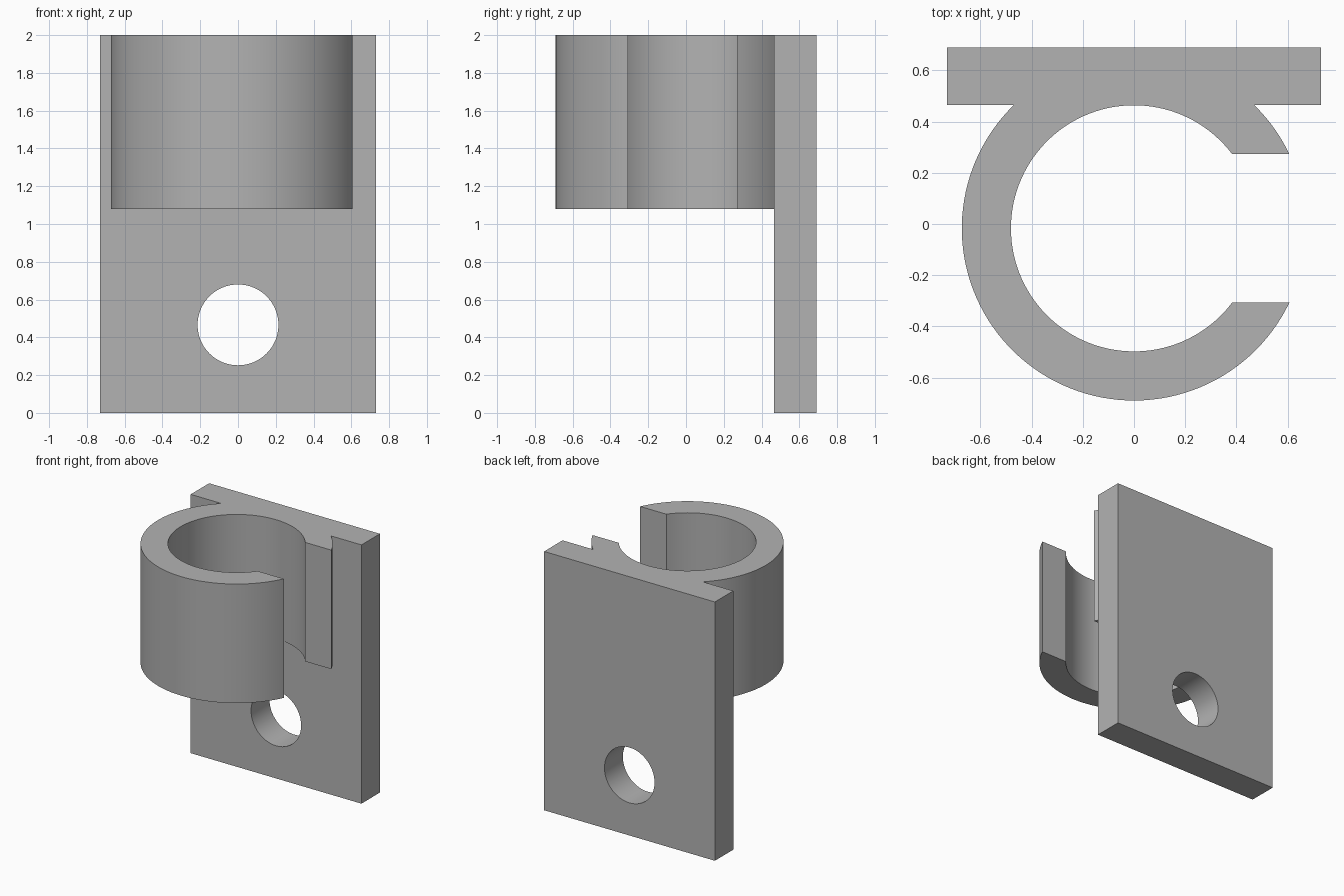
import bpy, bmesh
from math import asin, cos, sin, pi, radians

if "Cube" in bpy.data.objects:
    bpy.data.objects.remove(bpy.data.objects["Cube"], do_unlink=True)

GREY = (0.45, 0.45, 0.45, 1)
grey = bpy.data.materials.new("plain grey")
grey.use_nodes = True
grey.diffuse_color = GREY
grey.node_tree.nodes["Principled BSDF"].inputs["Base Color"].default_value = GREY

WIDTH, FRONT, BACK, HEIGHT = 1.46, 0.465, 0.69, 2.0
CENTRE_Y, INNER, OUTER = -0.017, 0.481, 0.673
SLOT, COLLAR_BOTTOM = 0.29, 1.08


def extrude(name, outline, bottom, top):
    """Solid from a plan outline raised between two heights."""
    bm = bmesh.new()
    face = bm.faces.new([bm.verts.new((x, y, bottom)) for x, y in outline])
    grown = bmesh.ops.extrude_face_region(bm, geom=[face])["geom"]
    moved = [v for v in grown if isinstance(v, bmesh.types.BMVert)]
    bmesh.ops.translate(bm, verts=moved, vec=(0, 0, top - bottom))
    bmesh.ops.recalc_face_normals(bm, faces=bm.faces)
    mesh = bpy.data.meshes.new(name)
    bm.to_mesh(mesh)
    bm.free()
    mesh.materials.append(grey)
    obj = bpy.data.objects.new(name, mesh)
    bpy.context.collection.objects.link(obj)
    return obj


def arc(radius, start, end, steps):
    angles = [start + (end - start) * i / steps for i in range(steps + 1)]
    return [(radius * cos(a), CENTRE_Y + radius * sin(a)) for a in angles]


def combine(target, tool, operation):
    """Apply a boolean and discard the tool."""
    mod = target.modifiers.new(operation, "BOOLEAN")
    mod.operation, mod.object, mod.solver = operation, tool, "EXACT"
    tool.hide_render = True
    bpy.context.view_layer.objects.active = target
    bpy.ops.object.modifier_apply(modifier=mod.name)
    bpy.data.objects.remove(tool, do_unlink=True)


# Mounting plate
half = WIDTH / 2
bracket = extrude("clip_bracket", [(-half, FRONT), (half, FRONT),
                                   (half, BACK), (-half, BACK)], 0, HEIGHT)

# Open collar: parallel slot on the +x side, rooted inside the plate
root = asin((FRONT - CENTRE_Y) / OUTER)
lip_out, lip_in = asin(SLOT / OUTER), asin(SLOT / INNER)
outline = arc(OUTER, pi - root, 2 * pi - lip_out, 72)
outline += arc(INNER, 2 * pi - lip_in, lip_in, 96)
outline += arc(OUTER, lip_out, root, 10)
root_x, inside = OUTER * cos(root), (FRONT + BACK) / 2
outline += [(root_x, inside), (-root_x, inside)]
collar = extrude("collar", outline, COLLAR_BOTTOM, HEIGHT)
combine(bracket, collar, "UNION")

# Screw hole through the plate
bpy.ops.mesh.primitive_cylinder_add(vertices=72, radius=0.214, depth=0.6,
                                    location=(0, inside, 0.466),
                                    rotation=(pi / 2, 0, 0))
combine(bracket, bpy.context.object, "DIFFERENCE")

# Smooth curved walls, sharp edges elsewhere
bpy.ops.object.select_all(action="DESELECT")
bracket.select_set(True)
bpy.context.view_layer.objects.active = bracket
bpy.ops.object.shade_smooth_by_angle(angle=radians(20))
